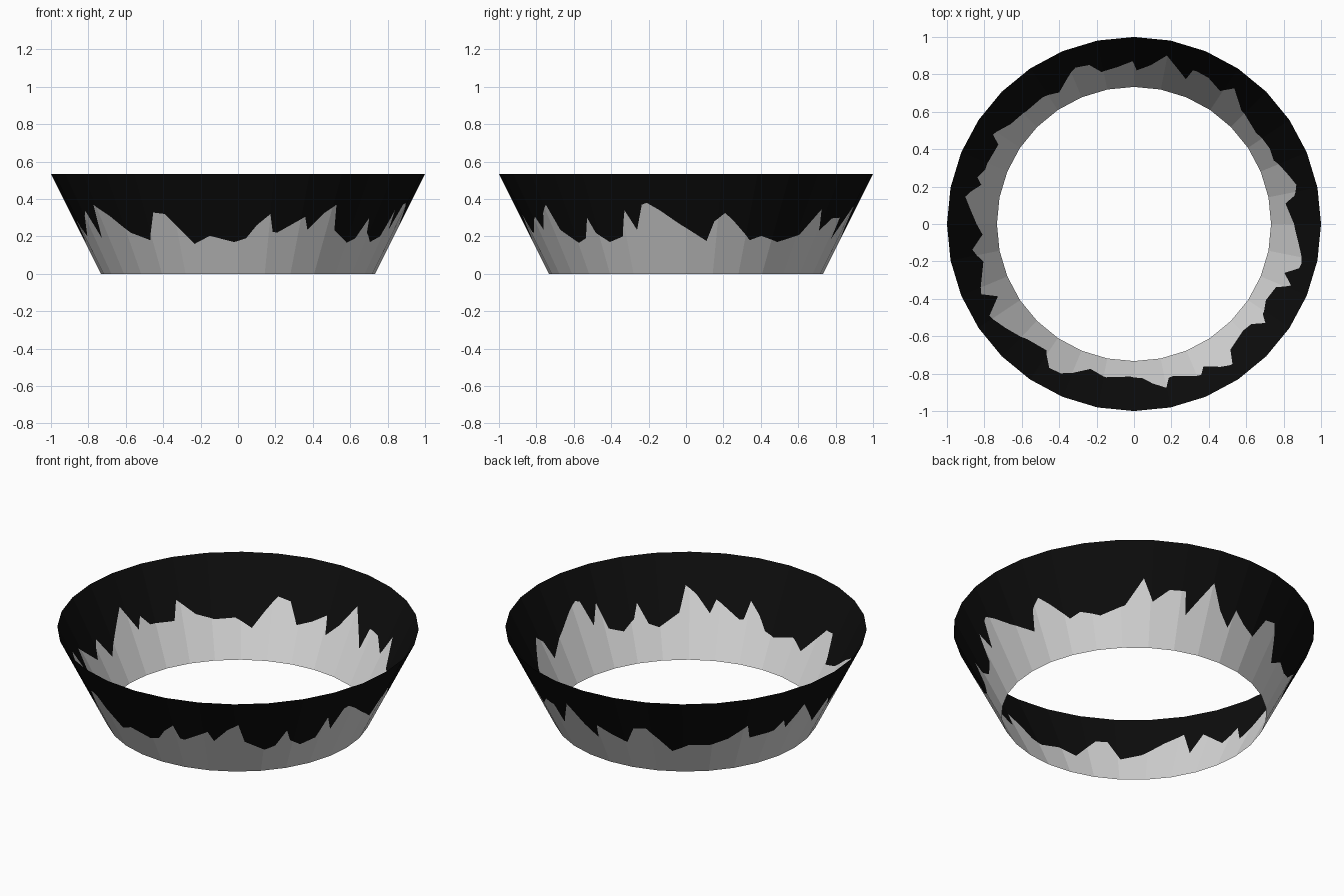
import bpy, bmesh, math

if "Cube" in bpy.data.objects:
    bpy.data.objects.remove(bpy.data.objects["Cube"])

SIDES = 32
R_BOTTOM, R_TOP, HEIGHT = 0.733, 1.0, 0.535

# Jagged colour border: (degrees round from the front towards +x, height)
BORDER = [
    (3, .19), (6.7, .26), (11.2, .32), (12.7, .225), (14.4, .22), (24, .305),
    (26, .235), (31.2, .326), (35.1, .37), (37.5, .235), (45.4, .166), (49.5, .19),
    (53, .30), (55, .22), (60, .17), (66, .20), (68.6, .34), (72, .235),
    (75, .37), (76.8, .38), (81, .34), (87.7, .267), (97.7, .176), (100, .28),
    (103.6, .326), (107.4, .278), (114.5, .18), (119, .203), (126.8, .17),
    (136.6, .21), (143.5, .345), (147, .23), (153, .297), (159, .30), (160.3, .185),
    (163, .24), (169, .37), (174, .25), (179, .18), (180.5, .277), (186, .23),
    (192, .196), (195.7, .309), (200.6, .325), (205, .245), (209.6, .16),
    (216, .21), (224, .205), (231, .24), (237.6, .323), (239.7, .222),
    (250, .234), (253.4, .29), (255.6, .227), (260.8, .368), (265, .298),
    (270, .218), (274, .165), (279, .29), (284, .20), (294.7, .337), (298, .19),
    (302.4, .37), (309, .31), (317, .22), (325.2, .18), (329.5, .328),
    (333.9, .32), (343.3, .16), (349.6, .203), (358.6, .17)]


def border_height(deg):
    pts = [(BORDER[-1][0] - 360, BORDER[-1][1])] + BORDER + [(BORDER[0][0] + 360, BORDER[0][1])]
    for (a, za), (b, zb) in zip(pts, pts[1:]):
        if a <= deg <= b:
            return za + (zb - za) * (deg - a) / (b - a)


def wall_point(deg, z):
    """Point on the flat-sided cone wall at this direction and height."""
    step = 360 / SIDES
    flat = math.cos(math.radians(step / 2)) / math.cos(math.radians(deg % step - step / 2))
    r = (R_BOTTOM + (R_TOP - R_BOTTOM) * z / HEIGHT) * flat
    a = math.radians(deg)
    return (r * math.sin(a), -r * math.cos(a), z)


def material(name, value):
    m = bpy.data.materials.new(name)
    m.diffuse_color = (value, value, value, 1)
    m.use_nodes = True
    m.node_tree.nodes["Principled BSDF"].inputs["Base Color"].default_value = m.diffuse_color
    return m


# Open flared band: light lower wall, black upper wall, split along the border
angles = sorted({a for a, _ in BORDER} | {i * 360 / SIDES for i in range(SIDES)})
bm = bmesh.new()
columns = [[bm.verts.new(wall_point(a, z)) for z in (0, border_height(a), HEIGHT)]
           for a in angles]
for i, left in enumerate(columns):
    right = columns[(i + 1) % len(columns)]
    for row in range(2):
        face = bm.faces.new((left[row], right[row], right[row + 1], left[row + 1]))
        face.material_index = row

mesh = bpy.data.meshes.new("flared_band")
bm.to_mesh(mesh)
bm.free()
mesh.materials.append(material("light grey", 0.7))
mesh.materials.append(material("black", 0.004))
band = bpy.data.objects.new("flared_band", mesh)
bpy.context.collection.objects.link(band)
